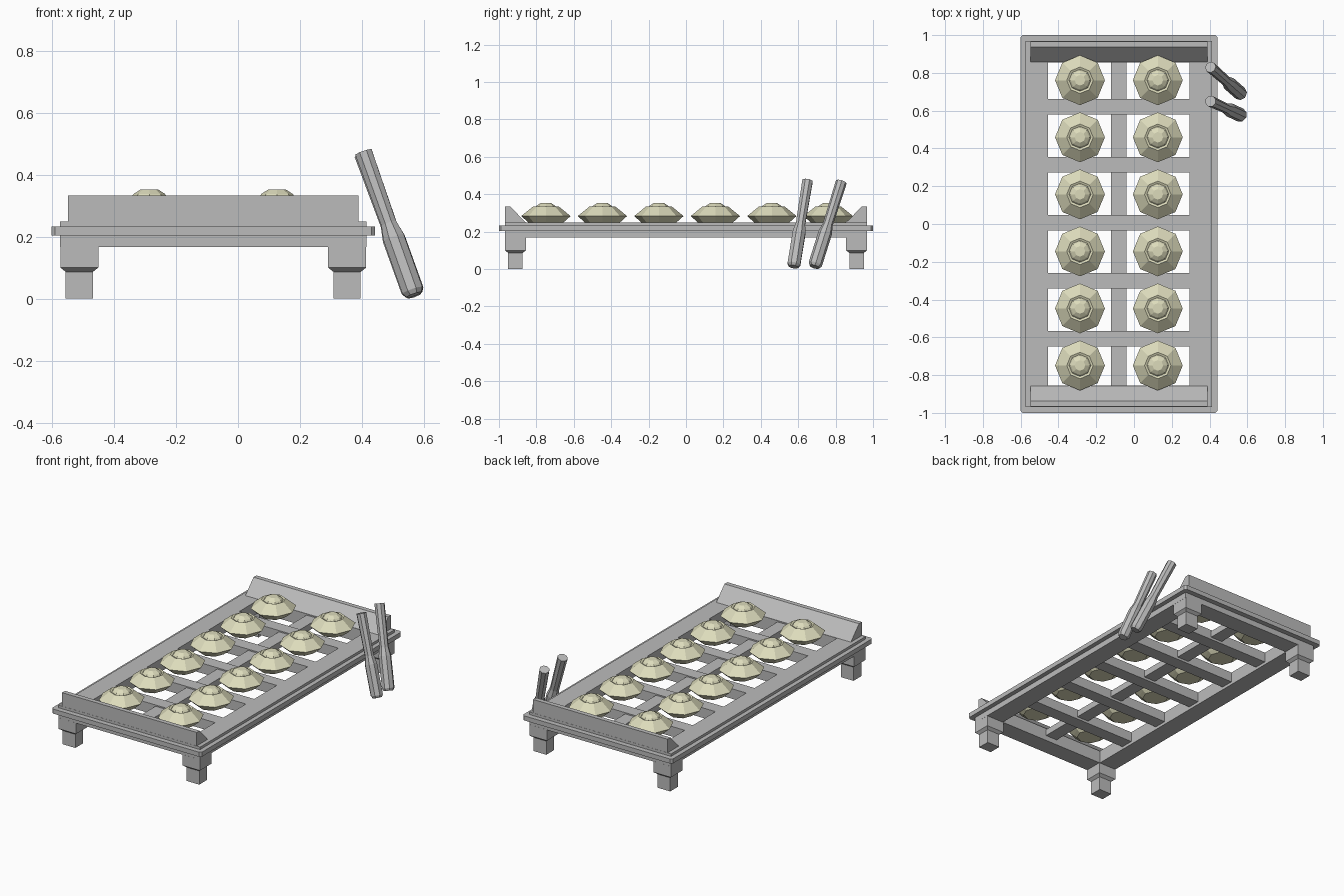
import bpy, bmesh, math
from mathutils import Vector

if "Cube" in bpy.data.objects:
    bpy.data.objects.remove(bpy.data.objects["Cube"])

CX = -0.08                     # centre line of the tray
Z0, Z1 = 0.167, 0.248          # underside and top of the frame


def material(name, rgb):
    m = bpy.data.materials.new(name)
    m.diffuse_color = (*rgb, 1)
    m.use_nodes = True
    m.node_tree.nodes["Principled BSDF"].inputs["Base Color"].default_value = m.diffuse_color
    return m


GREY = material("grey metal", (0.50, 0.50, 0.50))
CREAM = material("cream dough", (0.72, 0.71, 0.50))


def finish(name, bm, mat):
    bmesh.ops.recalc_face_normals(bm, faces=bm.faces)
    me = bpy.data.meshes.new(name)
    bm.to_mesh(me)
    bm.free()
    me.materials.append(mat)
    ob = bpy.data.objects.new(name, me)
    bpy.context.collection.objects.link(ob)
    return ob


def loft(name, rings, mat, closed=False):
    """Skin successive point rings; cap the ends, or join last to first."""
    bm = bmesh.new()
    vs = [[bm.verts.new(p) for p in r] for r in rings]
    n = len(vs[0])
    pairs = list(zip(vs, vs[1:])) + ([(vs[-1], vs[0])] if closed else [])
    for a, b in pairs:
        for i in range(n):
            bm.faces.new((a[i], a[(i + 1) % n], b[(i + 1) % n], b[i]))
    if not closed:
        bm.faces.new(vs[0])
        bm.faces.new(vs[-1])
    return finish(name, bm, mat)


def rect(cx, cy, hx, hy, z):
    return [(cx + sx * hx, cy + sy * hy, z)
            for sx, sy in ((-1, -1), (1, -1), (1, 1), (-1, 1))]


def box(name, x0, x1, y0, y1, z0, z1):
    cx, cy, hx, hy = (x0 + x1) / 2, (y0 + y1) / 2, (x1 - x0) / 2, (y1 - y0) / 2
    return loft(name, [rect(cx, cy, hx, hy, z0), rect(cx, cy, hx, hy, z1)], GREY)


def octagon_rect(hx, hy, c, z):
    """Rectangle with clipped corners."""
    return [(CX + x, y, z) for x, y in (
        (-hx + c, -hy), (hx - c, -hy), (hx, -hy + c), (hx, hy - c),
        (hx - c, hy), (-hx + c, hy), (-hx, hy - c), (-hx, -hy + c))]


# frame rails
HX, HY, IX, IY = 0.494, 0.968, 0.374, 0.855
for s, side in ((-1, "left"), (1, "right")):
    x0, x1 = sorted((CX + s * IX, CX + s * HX))
    box(side + "_rail", x0, x1, -HY, HY, Z0, Z1)
for s, side in ((-1, "front"), (1, "back")):
    y0, y1 = sorted((s * IY, s * HY))
    box(side + "_rail", CX - IX, CX + IX, y0, y1, Z0, Z1)

# rim band around the frame
loft("rim_band", [octagon_rect(0.522, 1.0, 0.012, 0.203),
                  octagon_rect(0.522, 1.0, 0.012, 0.232),
                  octagon_rect(0.485, 0.96, 0.005, 0.232),
                  octagon_rect(0.485, 0.96, 0.005, 0.203)], GREY, closed=True)

# cross bars and centre bar
for k in range(5):
    y = 0.007 + 0.307 * (k - 2)
    box(f"cross_bar_{k + 1}", CX - IX, CX + IX, y - 0.041, y + 0.041, 0.185, Z1)
box("centre_bar", CX - 0.041, CX + 0.041, -IY, IY, 0.2, 0.24)

# sloped end boards
for s, side in ((-1, "front"), (1, "back")):
    prof = [(0.967, Z1 - 0.01), (0.967, 0.333), (0.938, 0.333), (0.857, Z1), (0.857, Z1 - 0.01)]
    loft(side + "_end_board",
         [[(x, s * y, z) for y, z in prof] for x in (-0.549, 0.389)], GREY)

# stepped legs
for sx, lr in ((-1, "left"), (1, "right")):
    for sy, fb in ((-1, "front"), (1, "back")):
        cx, cy = CX + sx * 0.432, sy * 0.912
        loft(f"{fb}_{lr}_leg", [rect(cx, cy, 0.044, 0.039, 0),
                                rect(cx, cy, 0.044, 0.039, 0.086),
                                rect(cx, cy, 0.0615, 0.0565, 0.1),
                                rect(cx, cy, 0.0615, 0.0565, Z0 + 0.002)], GREY)

# dumplings: eight-sided turned shapes
DUMPLING = [(0.075, 0.235), (0.095, 0.25), (0.132, 0.283), (0.07, 0.333),
            (0.058, 0.328), (0.05, 0.338), (0.028, 0.352)]
for col, x in enumerate((-0.286, 0.126)):
    for row in range(6):
        y = 0.006 + 0.302 * (row - 2.5)
        loft(f"dumpling_{col + 1}_{row + 1}",
             [[(x + r * math.cos(i * math.pi / 4), y + r * math.sin(i * math.pi / 4), z)
               for i in range(8)] for r, z in DUMPLING], CREAM)

# leaning rods at the back right corner
ROD = [(0, 0.030), (0.5, 0.027), (0.6, 0.037), (0.97, 0.037), (1, 0.028)]
for k, (a, b) in enumerate((((0.405, 0.65, 0.472), (0.568, 0.575, 0.012)),
                            ((0.405, 0.83, 0.465), (0.568, 0.687, 0.012)))):
    a, b = Vector(a), Vector(b)
    q = (b - a).to_track_quat('Z', 'Y')
    loft(f"rod_{k + 1}",
         [[a.lerp(b, t) + q @ Vector((r * math.cos(i * math.pi / 4),
                                      r * math.sin(i * math.pi / 4), 0))
           for i in range(8)] for t, r in ROD], GREY)
